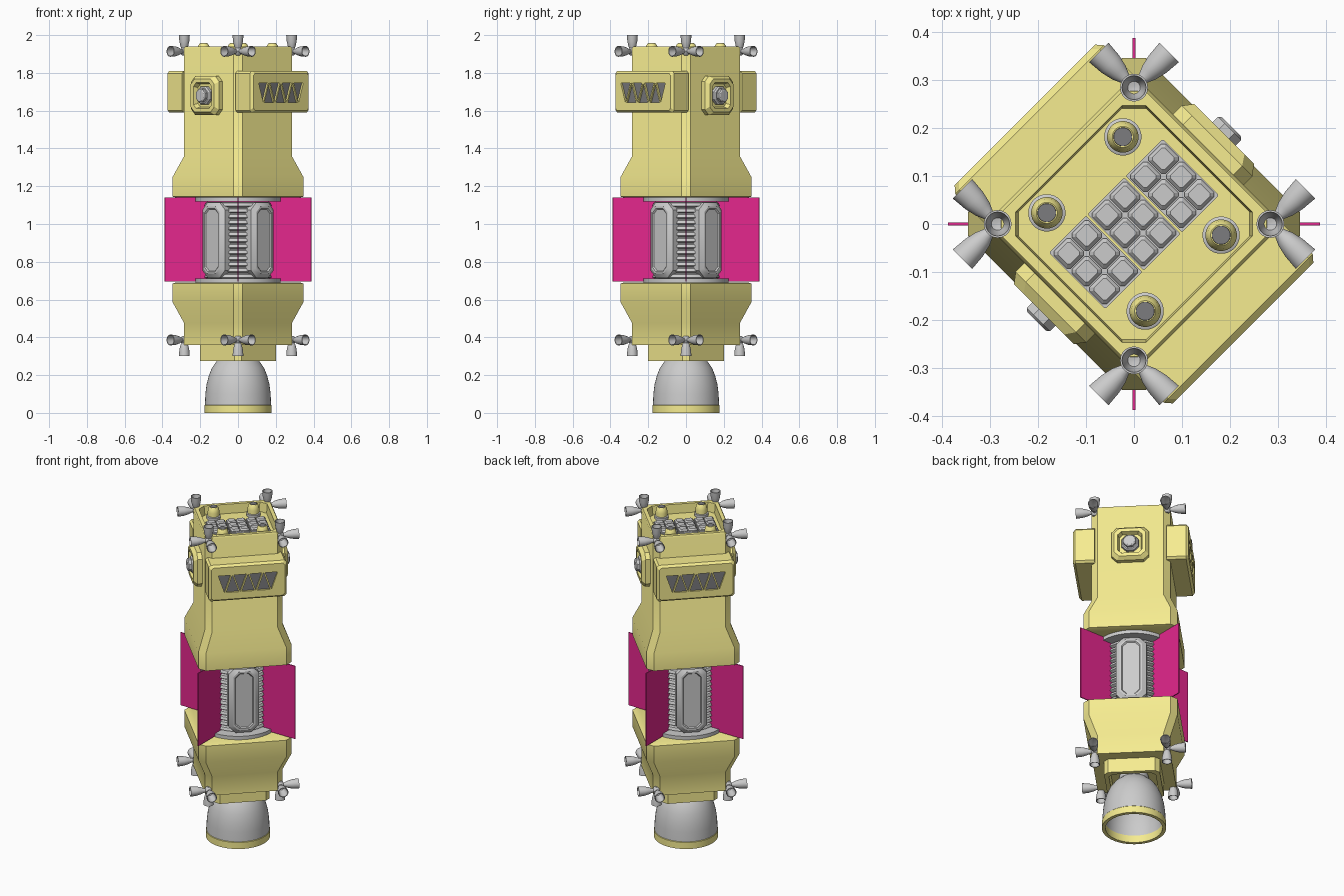
import bpy, bmesh
from math import pi, cos, sin, radians
from mathutils import Matrix

if "Cube" in bpy.data.objects:
    bpy.data.objects.remove(bpy.data.objects["Cube"])

TURN = Matrix.Rotation(pi / 4, 4, 'Z')      # whole craft stands corner-on to the front
I = Matrix.Identity(4)
OUT = Matrix(((0, 0, 1, 0), (1, 0, 0, 0), (0, 1, 0, 0), (0, 0, 0, 1)))  # loft axis -> outward +x
T = Matrix.Translation


def material(name, rgb):
    m = bpy.data.materials.new(name)
    m.diffuse_color = (*rgb, 1)
    m.use_nodes = True
    m.node_tree.nodes["Principled BSDF"].inputs["Base Color"].default_value = m.diffuse_color
    return m


YELLOW = material("yellow_paint", (0.92, 0.84, 0.28))
PINK = material("magenta_fin", (0.78, 0.02, 0.27))
DARK = material("dark_grey", (0.2, 0.2, 0.21))


def octo(z, hx, hy, c):
    """Rectangle with cut corners."""
    return [(hx, c - hy, z), (hx, hy - c, z), (hx - c, hy, z), (c - hx, hy, z),
            (-hx, hy - c, z), (-hx, c - hy, z), (c - hx, -hy, z), (hx - c, -hy, z)]


def circ(z, r, n=32):
    return [(r * cos(2 * pi * (i + .5) / n), r * sin(2 * pi * (i + .5) / n), z) for i in range(n)]


def loft(bm, rings, M=I, cap=True):
    loops = [[bm.verts.new(M @ Matrix.Translation(p).to_translation()) for p in r] for r in rings]
    n = len(rings[0])
    for a, b in zip(loops, loops[1:]):
        for i in range(n):
            bm.faces.new((a[i], a[(i + 1) % n], b[(i + 1) % n], b[i]))
    if cap:
        bm.faces.new(loops[0])
        bm.faces.new(loops[-1])


def make(name, parts, mat=None):
    """parts: list of (rings, matrix, cap) lofts merged into one object."""
    bm = bmesh.new()
    for p in parts:
        loft(bm, *p)
    bmesh.ops.remove_doubles(bm, verts=bm.verts, dist=1e-5)
    bmesh.ops.recalc_face_normals(bm, faces=bm.faces)
    bm.transform(TURN)
    me = bpy.data.meshes.new(name)
    bm.to_mesh(me)
    bm.free()
    ob = bpy.data.objects.new(name, me)
    bpy.context.collection.objects.link(ob)
    if mat:
        me.materials.append(mat)
    return ob


def side(i, z):
    """Frame on side i (quarter turns), loft axis pointing outward."""
    return Matrix.Rotation(i * pi / 2, 4, 'Z') @ T((0, 0, z)) @ OUT


def squares(profile, c=.035):
    return [octo(z, h, h, c) for z, h in profile]


# Hull: upper body with recessed roof, lower body, engine block hollow underneath
make("upper_hull", [(squares([(1.14, .25), (1.145, .262), (1.25, .262), (1.36, .219), (1.93, .219),
                              (1.94, .213), (1.94, .192), (1.885, .188)]),)], YELLOW)
make("lower_hull", [(squares([(.69, .25), (.685, .262), (.585, .262), (.475, .219), (.36, .219)]),)], YELLOW)
make("engine_block", [(squares([(.37, .155), (.275, .155), (.275, .13), (.33, .125)], .025),)], YELLOW)

# Main engine
make("engine_bell", [([circ(z, r, 48) for z, r in (
    (.335, .08), (.30, .085), (.275, .112), (.24, .137), (.2, .154), (.15, .167), (.1, .173), (.035, .176),
    (.035, .162), (.1, .158), (.18, .145), (.24, .115), (.27, .07), (.25, .06), (.25, .04))],)])
rim = [circ(z, r, 48) for z, r in ((.045, .174), (.04, .178), (0, .178), (0, .158), (.045, .16), (.045, .174))]
make("engine_rim", [(rim, I, False)], YELLOW)

# Middle section: ribbed core between two flanges, four windows, cross fins
N = 13
step = .41 / N
ribs = []
for i in range(N):
    z = .71 + i * step
    ribs += [circ(z, .16), circ(z + step * .25, .178), circ(z + step * .75, .172), circ(z + step * .9, .16)]
make("ribbed_core", [(ribs,)])
make("core_flanges", [([circ(z, .225, 48), circ(z + .022, .225, 48)],) for z in (.689, 1.119)])
make("core_windows", [([octo(*r) for r in (
    (.14, .085, .2, .04), (.182, .085, .2, .04), (.2, .062, .178, .03),
    (.2, .052, .168, .026), (.193, .047, .163, .025))], side(i, .915)) for i in range(4)])
spin = Matrix.Rotation(pi / 4, 4, 'Z')
make("radiator_fins", [([octo(z, .388, .003, .001) for z in (.695, 1.14)],
                        Matrix.Rotation(i * pi / 2, 4, 'Z') @ spin) for i in range(2)], PINK)

# Wide side housings with truss-shaped vents cut in
housing = make("side_housings", [([octo(*r) for r in (
    (.2, .219, .11, .012), (.308, .219, .11, .012), (.322, .207, .098, .012))], side(i, 1.70))
    for i in (1, 3)], YELLOW)


def triangles(z0, z1):
    parts = []
    for i in (1, 3):
        for k in range(7):
            x, s = (k - 3) * .044, 1 if k % 2 == 0 else -1
            tri = ((x - .035, .052 * s), (x + .035, .052 * s), (x, -.052 * s))
            parts.append(([[(u, v, z) for u, v in tri] for z in (z0, z1)], side(i, 1.695)))
    return parts


cutter = make("vent_cutter", triangles(.308, .34))
cutter.hide_render = True
cutter.display_type = 'WIRE'
cut = housing.modifiers.new("vents", 'BOOLEAN')
cut.operation = 'DIFFERENCE'
cut.solver = 'EXACT'
cut.object = cutter
make("vent_panels", triangles(.304, .311), DARK)

# Small sensor housings on the other two sides
make("sensor_housings", [([octo(z, h, h, c) for z, h, c in (
    (.2, .104, .03), (.245, .104, .03), (.266, .088, .028), (.266, .068, .02), (.24, .06, .018))],
    side(i, 1.68)) for i in (0, 2)], YELLOW)
make("sensor_lenses", [([circ(z, r, 8) for z, r in (
    (.23, .052), (.258, .052), (.266, .044), (.266, .037), (.282, .037), (.287, .03))],
    side(i, 1.68)) for i in (0, 2)])

# Roof equipment: three panels of six keys, four domed lamps
make("roof_panels", [([octo(z, .0545, .083, .003) for z in (1.88, 1.895)], T((x, 0, 0)))
                     for x in (-.113, 0, .113)])
make("roof_tiles", [([octo(1.89, .025, .025, .006), octo(1.9, .025, .025, .006), octo(1.908, .018, .018, .004)],
                     T((g + dx, dy, 0)))
                    for g in (-.113, 0, .113) for dx in (-.0265, .0265) for dy in (-.053, 0, .053)])
spots = [T((x, y, 0)) for x in (-.112, .112) for y in (-.145, .145)]
make("lamp_bases", [([circ(1.88, .039, 24), circ(1.9, .039, 24), circ(1.903, .034, 24)], m) for m in spots])
make("lamp_domes", [([circ(z, r, 24) for z, r in (
    (1.88, .033), (1.925, .033), (1.945, .029), (1.955, .022))], m) for m in spots], YELLOW)
make("lamp_tops", [([circ(1.95, .021, 24), circ(1.957, .019, 24)], m) for m in spots], DARK)

# Corner thrusters: three bells each, upper set points up, lower set points down
bell = [circ(z, r, 20) for z, r in ((0, .011), (.012, .012), (.03, .02), (.055, .026), (.09, .029),
                                    (.09, .025), (.055, .021), (.03, .013), (.028, .004))]
bells, mounts = [], []
for z, up in ((1.914, 1), (.386, -1)):
    for i in range(4):
        M = Matrix.Rotation(i * pi / 2, 4, 'Z') @ T((.201, .201, z))
        flip = I if up == 1 else Matrix.Rotation(pi, 4, 'X')
        bells += [(bell, M @ flip @ T((0, 0, -.004))),
                  (bell, M @ T((.014, 0, 0)) @ OUT),
                  (bell, M @ spin @ spin @ T((.014, 0, 0)) @ OUT)]
        mounts.append(([circ(h, r, 16) for h, r in (
            (-.022, .01), (-.015, .018), (0, .023), (.015, .018), (.022, .01))], M))
make("thruster_bells", bells)
make("thruster_mounts", mounts)

# Smooth curved surfaces, keep hard edges
bpy.ops.object.select_all(action='DESELECT')
for ob in bpy.context.scene.objects:
    if ob.type == 'MESH' and not ob.hide_render:
        ob.select_set(True)
        bpy.context.view_layer.objects.active = ob
bpy.ops.object.shade_smooth_by_angle(angle=radians(32))
